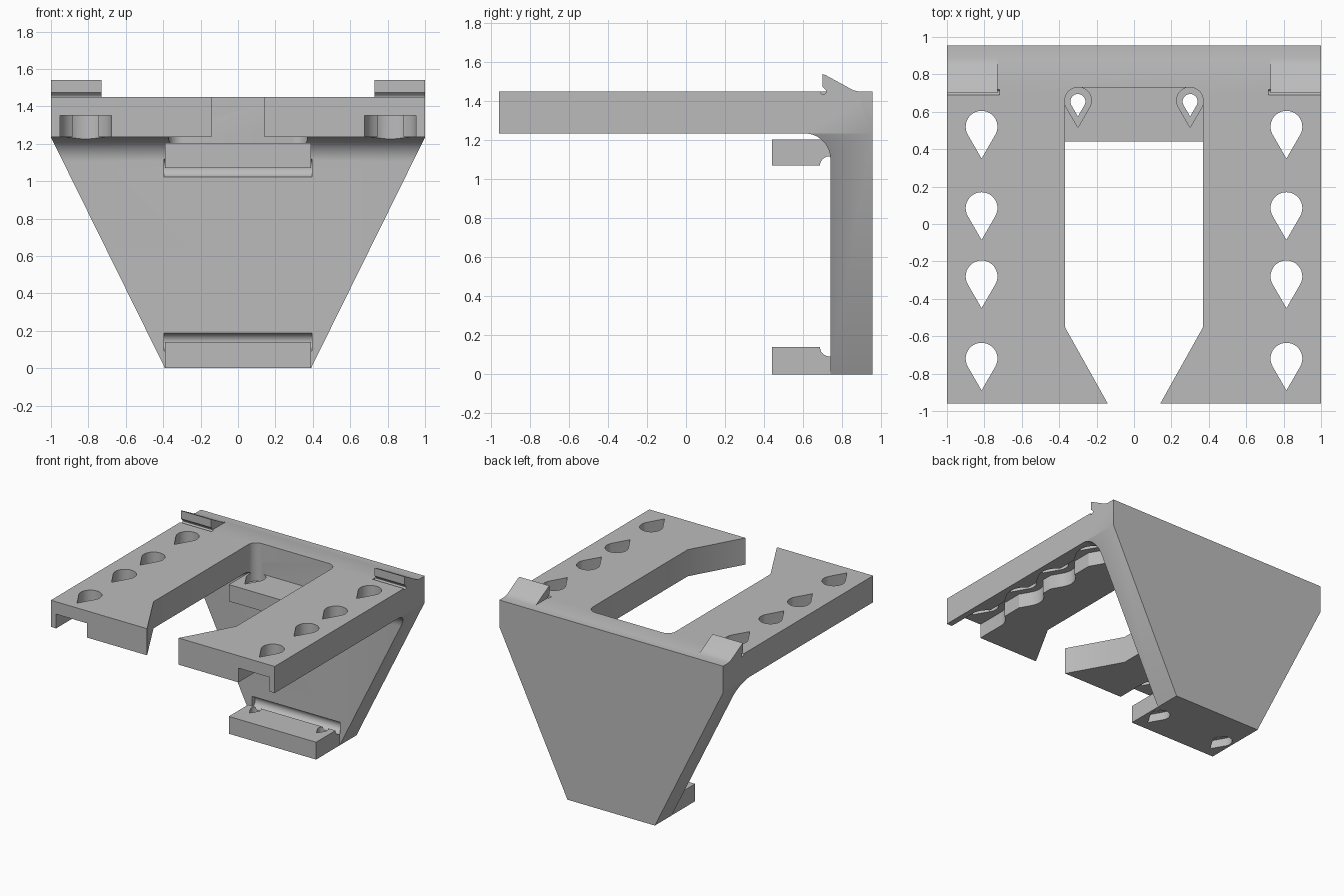
import bpy, bmesh
from math import cos, sin, radians

if "Cube" in bpy.data.objects:
    bpy.data.objects.remove(bpy.data.objects["Cube"])

grey = bpy.data.materials.new("plain grey")
grey.use_nodes = True
grey.diffuse_color = (0.5, 0.5, 0.5, 1)
grey.node_tree.nodes["Principled BSDF"].inputs["Base Color"].default_value = (0.5, 0.5, 0.5, 1)


def arc(cx, cy, r, start, end, steps=16):
    angles = [radians(start + (end - start) * i / steps) for i in range(steps + 1)]
    return [(cx + r * cos(a), cy + r * sin(a)) for a in angles]


def teardrop(cx, cy, r):
    """Circle with a point towards the front."""
    return arc(cx, cy, r, -30, 210, 24) + [(cx, cy - 2 * r)]


def prism(name, outline, axis, low, high):
    """Extrude a 2D outline along one axis."""
    place = {"x": lambda p, t: (t, *p),
             "y": lambda p, t: (p[0], t, p[1]),
             "z": lambda p, t: (*p, t)}[axis]
    bm = bmesh.new()
    rings = [[bm.verts.new(place(p, t)) for p in outline] for t in (low, high)]
    bm.faces.new(rings[0])
    bm.faces.new(rings[1])
    n = len(outline)
    for i in range(n):
        j = (i + 1) % n
        bm.faces.new((rings[0][i], rings[0][j], rings[1][j], rings[1][i]))
    bmesh.ops.recalc_face_normals(bm, faces=bm.faces)
    mesh = bpy.data.meshes.new(name)
    bm.to_mesh(mesh)
    bm.free()
    mesh.materials.append(grey)
    obj = bpy.data.objects.new(name, mesh)
    bpy.context.collection.objects.link(obj)
    return obj


def combine(target, other, operation):
    """Apply a boolean at once and remove the helper."""
    mod = target.modifiers.new("combine", "BOOLEAN")
    mod.operation, mod.object, mod.solver = operation, other, "EXACT"
    bpy.context.view_layer.update()
    graph = bpy.context.evaluated_depsgraph_get()
    mesh = bpy.data.meshes.new_from_object(target.evaluated_get(graph))
    target.modifiers.clear()
    target.data = mesh
    bpy.data.objects.remove(other)


def cut(target, outline, axis, low, high):
    combine(target, prism("cutter", outline, axis, low, high), "DIFFERENCE")


def box(a, b, c, d):
    return [(a, c), (b, c), (b, d), (a, d)]


# L-shaped bracket with a fillet, tapered towards the foot
TOP, UNDER, BACK, FRONT = 1.45, 1.235, 0.955, -0.96
side = [(FRONT, UNDER)] + arc(0.61, 1.105, 0.13, 90, 0) + [(0.74, 0), (BACK, 0), (BACK, TOP), (FRONT, TOP)]
bracket = prism("bracket", side, "x", -1, 1)
taper = [(-0.39, -0.001), (0.39, -0.001), (1, UNDER), (1, 1.6), (-1, 1.6), (-1, UNDER)]
combine(bracket, prism("taper", taper, "y", -1.2, 1.2), "INTERSECT")

# Open slot through the shelf
slot = [(0.118, -1.0), (0.37, -0.55)] + arc(0.30, 0.66, 0.07, 0, 90, 10)
slot += [(-x, y) for x, y in reversed(slot)]
cut(bracket, slot, "z", 1.205, 1.6)

# Two mounting tabs with relief grooves on their facing sides
for low, high, inner in ((0, 0.14, 0.14), (1.07, 1.205, 1.07)):
    combine(bracket, prism("tab", box(0.44, 0.80, low, high), "x", -0.39, 0.39), "UNION")
    cut(bracket, arc(0.735, inner, 0.048, 0, 345, 23), "x", -0.395, 0.395)

# Screw holes and recessed heads in the tabs
for x in (-0.30, 0.30):
    for low, high, head_low, head_high in ((-0.1, 0.2, -0.1, 0.065), (1.0, 1.3, 1.14, 1.3)):
        cut(bracket, teardrop(x, 0.655, 0.04), "z", low, high)
        cut(bracket, teardrop(x, 0.66, 0.072), "z", head_low, head_high)

# Shelf holes, with pockets and a linking channel underneath
POCKET = 1.35
for side_x in (-0.815, 0.815):
    for y in (0.52, 0.085, -0.28, -0.72):
        cut(bracket, teardrop(side_x, y, 0.085), "z", 1.1, 1.6)
        cut(bracket, teardrop(side_x, y, 0.138), "z", 1.1, POCKET)
    cut(bracket, box(side_x - 0.07, side_x + 0.07, -0.8, 0.45), "z", 1.1, POCKET)
    cut(bracket, box(side_x - 0.138, side_x + 0.138, -1.1, -0.72), "z", 1.1, POCKET)

# Wedge-shaped catches on the rear corners
catch = [(0.72, 1.40), (0.715, 1.46), (0.70, 1.475), (0.70, 1.54), (0.715, 1.535),
         (0.83, 1.472), (0.855, 1.458), (0.885, TOP), (0.885, 1.40)]
for low, high in ((-1, -0.73), (0.73, 1)):
    combine(bracket, prism("catch", catch, "x", low, high), "UNION")
    cut(bracket, arc(0.704, TOP, 0.015, 0, 330, 11), "x", low - 0.01, high + 0.01)

# Smooth curved walls, crisp edges
bpy.ops.object.select_all(action="DESELECT")
bracket.select_set(True)
bpy.context.view_layer.objects.active = bracket
bpy.ops.object.shade_smooth_by_angle(angle=radians(30))
